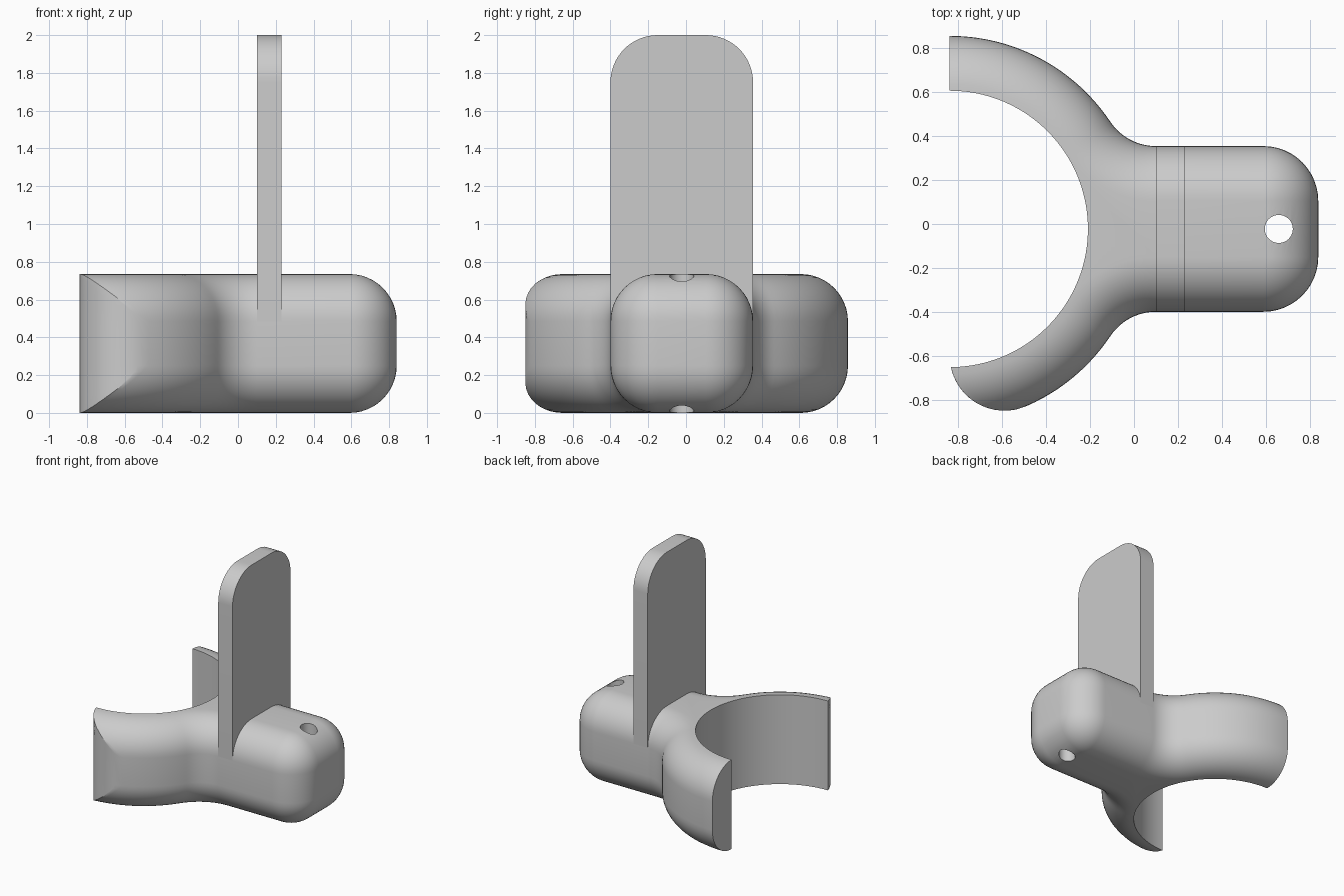
import bpy, bmesh
from math import sin, cos, pi, acos, atan2, hypot
from mathutils import Vector

cube = bpy.data.objects.get("Cube")
if cube:
    bpy.data.objects.remove(cube, do_unlink=True)

grey = bpy.data.materials.new("plain grey")
grey.use_nodes = True
GREY = (0.6, 0.6, 0.6, 1)
grey.diffuse_color = GREY
grey.node_tree.nodes["Principled BSDF"].inputs["Base Color"].default_value = GREY

HEIGHT, ROUND = 0.735, 0.25
MID_Y, HALF = -0.0225, 0.3775        # handle centre line and half width
TIP, FILLET_X = 0.84, 0.1
RING = Vector((-0.84, MID_Y))        # centre of the open ring
INNER, OUTER = 0.63, 0.88
REACH = FILLET_X - RING.x
JOIN = atan2(HALF + ROUND, REACH)    # angle where the ring meets the handle
# axis of the rounded front arm end
END = -acos(ROUND / INNER)


def span(a, b, n):
    return [a + (b - a) * i / n for i in range(n + 1)]


def arc(centre, radius, angles):
    return [Vector((centre[0] + radius * cos(a), centre[1] + radius * sin(a))) for a in angles]


def end_angle(r):
    """Angle at which the rounded arm end crosses ring radius r."""
    c = (r * r + INNER ** 2 - ROUND ** 2) / (2 * r * INNER)
    return END - acos(max(-1, min(1, c)))


def outline(d):
    """Plan of the body, its outer side moved inwards by d."""
    R = OUTER - d
    upper = arc((FILLET_X, MID_Y + HALF + ROUND), ROUND + d, span(JOIN + pi, 1.5 * pi, 12))
    upper += arc((TIP - ROUND, MID_Y + HALF - ROUND), ROUND - d, span(pi / 2, 0, 12))
    lower = [Vector((p.x, 2 * MID_Y - p.y)) for p in reversed(upper)]
    back = arc(RING, R, span(pi / 2, JOIN, 24)[:-1])
    front = arc(RING, R, span(-JOIN, end_angle(R), 24)[1:])
    cap = []
    for t in span(pi / 2, 0, 10)[1:]:
        r = INNER + (R - INNER) * sin(t)
        cap += arc(RING, r, [end_angle(r)])
    inside = arc(RING, INNER, span(end_angle(INNER), -JOIN, 24)[1:-1])
    middle = arc(RING, INNER, span(-JOIN, JOIN, 28))
    inside_back = arc(RING, INNER, span(JOIN, pi / 2, 24)[1:])
    parts = [back, upper + lower, front, cap, inside, middle, inside_back]
    return parts


def finish(name, bm):
    bmesh.ops.recalc_face_normals(bm, faces=bm.faces)
    mesh = bpy.data.meshes.new(name)
    bm.to_mesh(mesh)
    bm.free()
    mesh.materials.append(grey)
    obj = bpy.data.objects.new(name, mesh)
    bpy.context.collection.objects.link(obj)
    return obj


def smooth(obj):
    bpy.ops.object.select_all(action='DESELECT')
    obj.select_set(True)
    bpy.context.view_layer.objects.active = obj
    bpy.ops.object.shade_smooth_by_angle(angle=0.5)


# Body: stacked outlines following a quarter-round top and bottom
bm = bmesh.new()
quarter = [(ROUND * (1 - sin(t)), ROUND * (1 - cos(t))) for t in span(0, pi / 2, 12)]
levels = quarter + [(d, HEIGHT - z) for d, z in reversed(quarter)]
layers = []
for d, z in levels:
    layers.append([[bm.verts.new((p.x, p.y, z)) for p in part] for part in outline(d)])
loops = [sum(parts, []) for parts in layers]
for low, high in zip(loops, loops[1:]):
    n = len(low)
    for i in range(n):
        j = (i + 1) % n
        bm.faces.new((low[i], low[j], high[j], high[i]))
for parts in (layers[0], layers[-1]):
    bm.faces.new(parts[1] + parts[5])
bmesh.ops.remove_doubles(bm, verts=bm.verts, dist=0.0002)
body = finish("body", bm)

# Hole through the handle
bm = bmesh.new()
bmesh.ops.create_cone(bm, cap_ends=True, segments=40, radius1=0.064, radius2=0.064, depth=2)
bmesh.ops.translate(bm, verts=bm.verts, vec=(0.66, MID_Y, 0.4))
cutter = finish("hole_cutter", bm)
cutter.hide_render = True
cutter.hide_viewport = True
hole = body.modifiers.new("hole", 'BOOLEAN')
hole.operation = 'DIFFERENCE'
hole.object = cutter
hole.solver = 'EXACT'
depsgraph = bpy.context.evaluated_depsgraph_get()
body.data = bpy.data.meshes.new_from_object(body.evaluated_get(depsgraph))
body.modifiers.clear()
bpy.data.objects.remove(cutter, do_unlink=True)
smooth(body)

# Upright plate with rounded top corners
X0, X1, BASE, TOP = 0.1, 0.23, HEIGHT - ROUND, 2.0
corner = arc((MID_Y + HALF - ROUND, TOP - ROUND), ROUND, span(0, pi / 2, 16))
half = [Vector((MID_Y + HALF, BASE))] + corner
profile = half + [Vector((2 * MID_Y - p.x, p.y)) for p in reversed(half)]
bm = bmesh.new()
face = bm.faces.new([bm.verts.new((X0, p.x, p.y)) for p in profile])
sides = bmesh.ops.extrude_face_region(bm, geom=[face], use_keep_orig=True)
moved = [g for g in sides["geom"] if isinstance(g, bmesh.types.BMVert)]
bmesh.ops.translate(bm, verts=moved, vec=(X1 - X0, 0, 0))
smooth(finish("upright_plate", bm))
